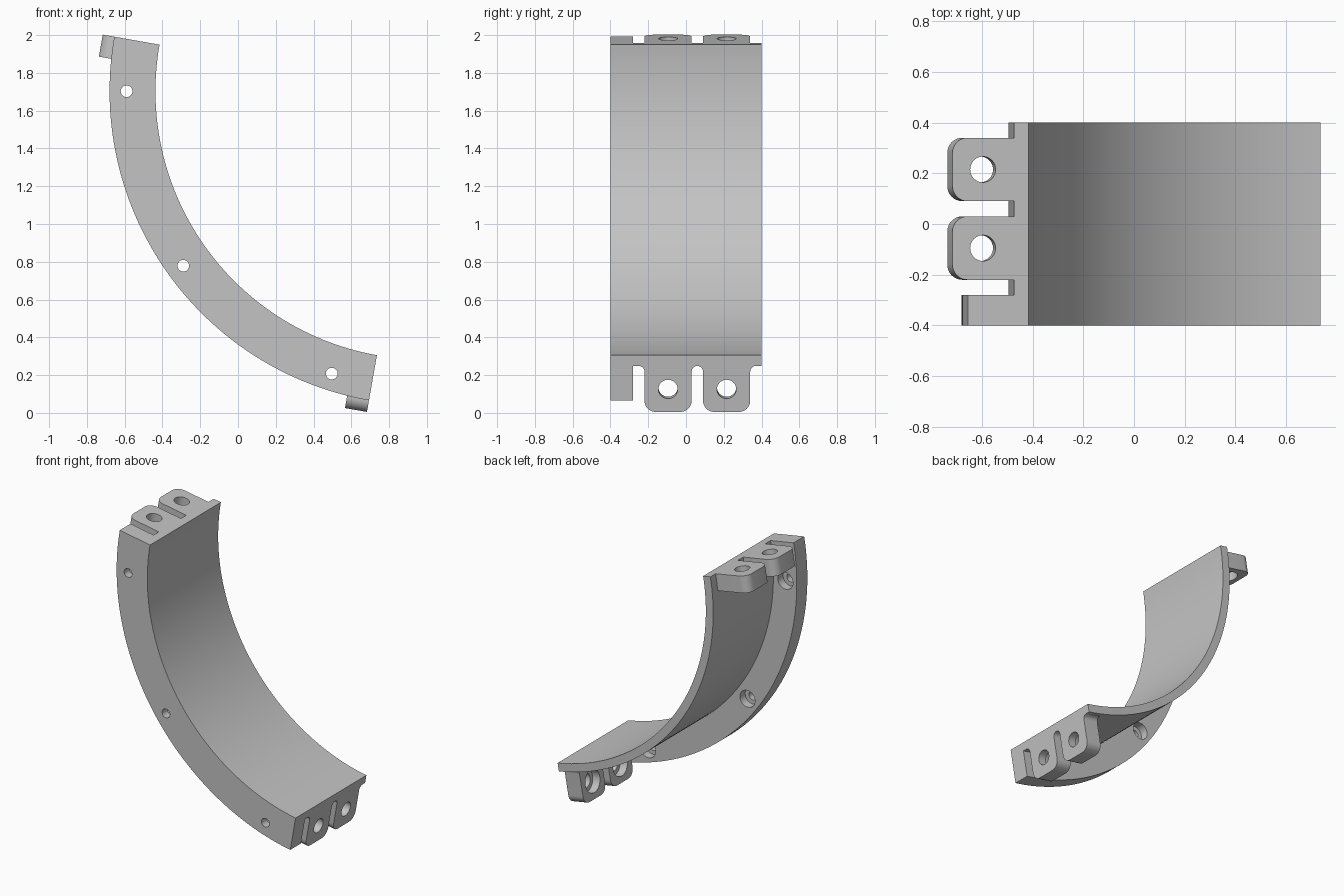
import bpy, bmesh
from math import sin, cos, pi, radians
from mathutils import Vector

cube = bpy.data.objects.get("Cube")
if cube:
    bpy.data.objects.remove(cube, do_unlink=True)

CENTER = Vector((0.982, 0, 1.703))     # axis of the arc
R_IN, R_SKIN, R_OUT, R_TAB = 1.419, 1.477, 1.662, 1.724
Y_FRONT, Y_FLANGE, Y_BACK = -0.4, -0.28, 0.4
TAB_DEPTH, TAB_HALF = 0.118, 0.125

grey = bpy.data.materials.new("plain grey")
grey.use_nodes = True
grey.diffuse_color = (0.55, 0.55, 0.55, 1)
grey.node_tree.nodes["Principled BSDF"].inputs["Base Color"].default_value = (0.55, 0.55, 0.55, 1)


def radial(a):
    return Vector((cos(a), 0, sin(a)))


def tangent(a):
    return Vector((-sin(a), 0, cos(a)))


def loft(name, rings):
    """Skin a row of matching closed rings and cap both ends."""
    bm = bmesh.new()
    rows = [[bm.verts.new(p) for p in ring] for ring in rings]
    n = len(rows[0])
    for low, high in zip(rows, rows[1:]):
        for i in range(n):
            j = (i + 1) % n
            bm.faces.new((low[i], low[j], high[j], high[i]))
    bm.faces.new(rows[0][::-1])
    bm.faces.new(rows[-1])
    bmesh.ops.recalc_face_normals(bm, faces=bm.faces)
    mesh = bpy.data.meshes.new(name)
    bm.to_mesh(mesh)
    bm.free()
    obj = bpy.data.objects.new(name, mesh)
    bpy.context.collection.objects.link(obj)
    mesh.materials.append(grey)
    return obj


def drill(obj, start, axis, radius, length):
    """Cut a round hole from start along axis."""
    bpy.ops.mesh.primitive_cylinder_add(
        vertices=32, radius=radius, depth=length, location=start + axis * length / 2,
        rotation=axis.to_track_quat('Z', 'Y').to_euler())
    cutter = bpy.context.object
    cutter.name = "hole_cutter"
    cutter.hide_render = True
    cutter.data.materials.append(grey)
    mod = obj.modifiers.new("hole", 'BOOLEAN')
    mod.operation = 'DIFFERENCE'
    mod.solver = 'EXACT'
    mod.object = cutter
    bpy.context.view_layer.objects.active = obj
    bpy.ops.object.modifier_apply(modifier=mod.name)
    bpy.data.objects.remove(cutter, do_unlink=True)


def smooth(obj):
    bpy.ops.object.select_all(action='DESELECT')
    obj.select_set(True)
    bpy.context.view_layer.objects.active = obj
    bpy.ops.object.shade_smooth_by_angle(angle=radians(30))


# Curved body: thin inner skin with a deep flange along the front
section = [(R_IN, Y_FRONT), (R_OUT, Y_FRONT), (R_OUT, Y_FLANGE),
           (R_SKIN, Y_FLANGE), (R_SKIN, Y_BACK), (R_IN, Y_BACK)]
STEPS = 60
rings = []
for k in range(STEPS + 1):
    a = radians(170 + 90 * k / STEPS)
    rings.append([CENTER + radial(a) * r + Vector((0, y, 0)) for r, y in section])
body = loft("curved_body", rings)

# Flange bolt holes, counterbored from behind
for deg in (180, 216, 252):
    spot = CENTER + radial(radians(deg)) * 1.572
    drill(body, spot + Vector((0, Y_FRONT - 0.1, 0)), Vector((0, 1, 0)), 0.031, 0.3)
    drill(body, spot + Vector((0, Y_FLANGE - 0.06, 0)), Vector((0, 1, 0)), 0.06, 0.15)
smooth(body)


def tab_outline(fillet):
    """Half outline of a tab as (sideways, radius), mirrored to a full ring."""
    half = [(TAB_HALF + fillet, R_SKIN - 0.006)]
    if fillet:
        for i in range(7):
            t = pi / 2 * i / 6
            half.append((TAB_HALF + fillet * (1 - sin(t)), R_SKIN + fillet * (1 - cos(t))))
    corner = 0.06
    for i in range(9):
        t = pi / 2 * i / 8
        half.append((TAB_HALF - corner + corner * cos(t), R_TAB - corner + corner * sin(t)))
    return half + [(-s, r) for s, r in reversed(half)]


# Bolting tabs, two at each end
for end, deg, sign, fillet in (("upper", 170, 1, 0), ("lower", 260, -1, 0.03)):
    a = radians(deg)
    inward = tangent(a) * sign
    for place, y in (("front", -0.095), ("back", 0.215)):
        mid = CENTER + Vector((0, y, 0))
        face = [mid + radial(a) * r + Vector((0, s, 0)) for s, r in tab_outline(fillet)]
        tab = loft(f"{end}_{place}_tab", [face, [p + inward * TAB_DEPTH for p in face]])
        hole = mid + radial(a) * 1.602
        drill(tab, hole - inward * 0.1, inward, 0.051, 0.4)
        drill(tab, hole + inward * 0.06, inward, 0.08, 0.2)
        smooth(tab)
